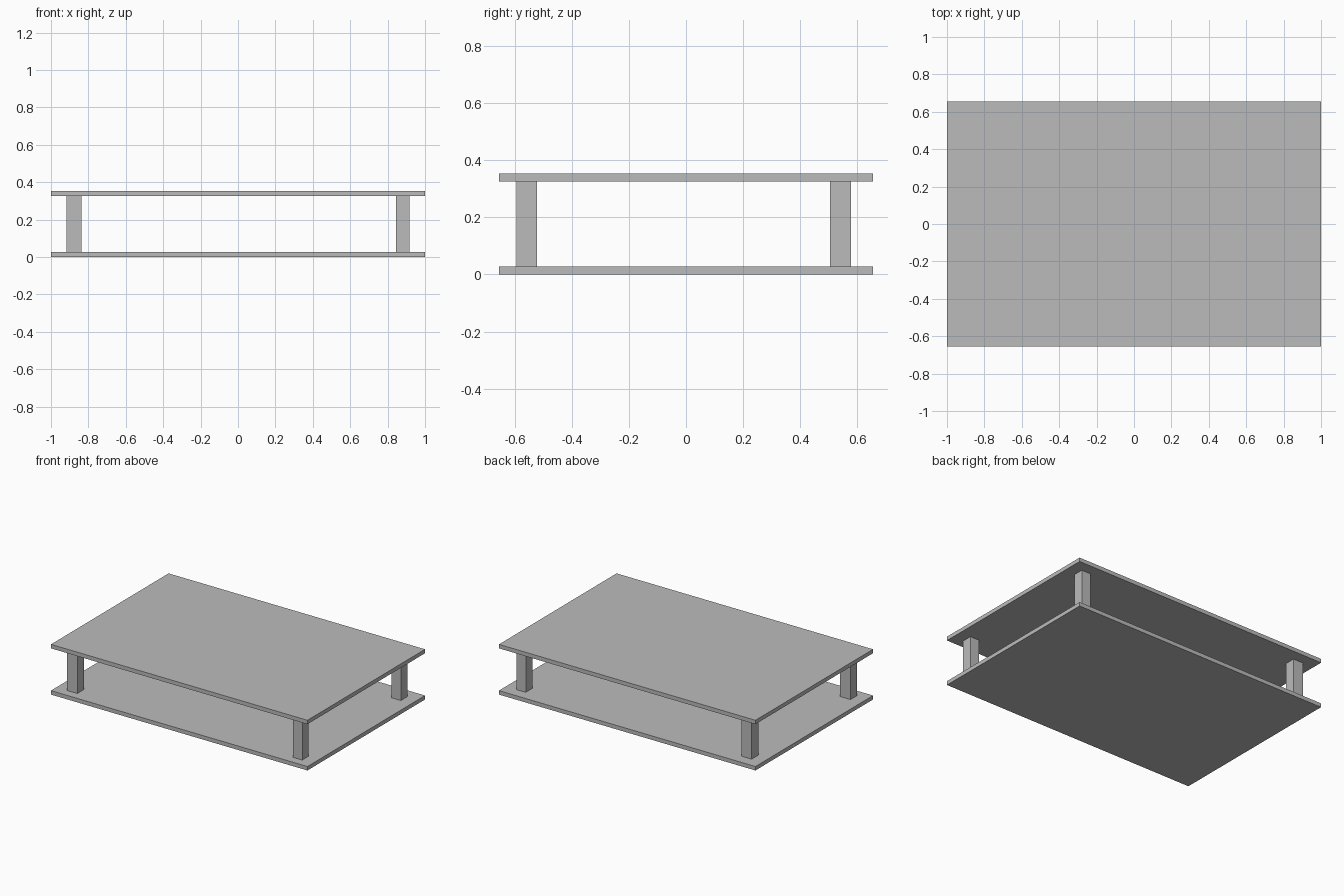
import bpy
import bmesh
from mathutils import Vector

cube = bpy.data.objects.get("Cube")
if cube:
    bpy.data.objects.remove(cube, do_unlink=True)

# Single flat colour
grey = bpy.data.materials.new("light_grey")
grey.use_nodes = True
colour = (0.5, 0.5, 0.5, 1)
grey.diffuse_color = colour
grey.node_tree.nodes["Principled BSDF"].inputs["Base Color"].default_value = colour


def box(name, x, y, z):
    """Add a box spanning the given (low, high) range on each axis."""
    bm = bmesh.new()
    bmesh.ops.create_cube(bm, size=1)
    spans = [Vector(s) for s in (x, y, z)]
    for v in bm.verts:
        v.co = [s[0] + (c + 0.5) * (s[1] - s[0]) for c, s in zip(v.co, spans)]
    mesh = bpy.data.meshes.new(name)
    bm.to_mesh(mesh)
    bm.free()
    mesh.materials.append(grey)
    obj = bpy.data.objects.new(name, mesh)
    bpy.context.collection.objects.link(obj)
    return obj


HALF_X, HALF_Y = 1.0, 0.655
THICK, HEIGHT = 0.028, 0.354

# Two matching boards
for name, low in (("bottom_shelf", 0), ("top_shelf", HEIGHT - THICK)):
    box(name, (-HALF_X, HALF_X), (-HALF_Y, HALF_Y), (low, low + THICK))

# Four corner posts between the boards
columns = {"right": (-0.917, -0.837), "left": (0.845, 0.917)}
rows = {"front": (-0.594, -0.522), "back": (0.504, 0.578)}
for side, x in columns.items():
    for end, y in rows.items():
        box(f"{end}_{side}_post", x, y, (THICK, HEIGHT - THICK))
